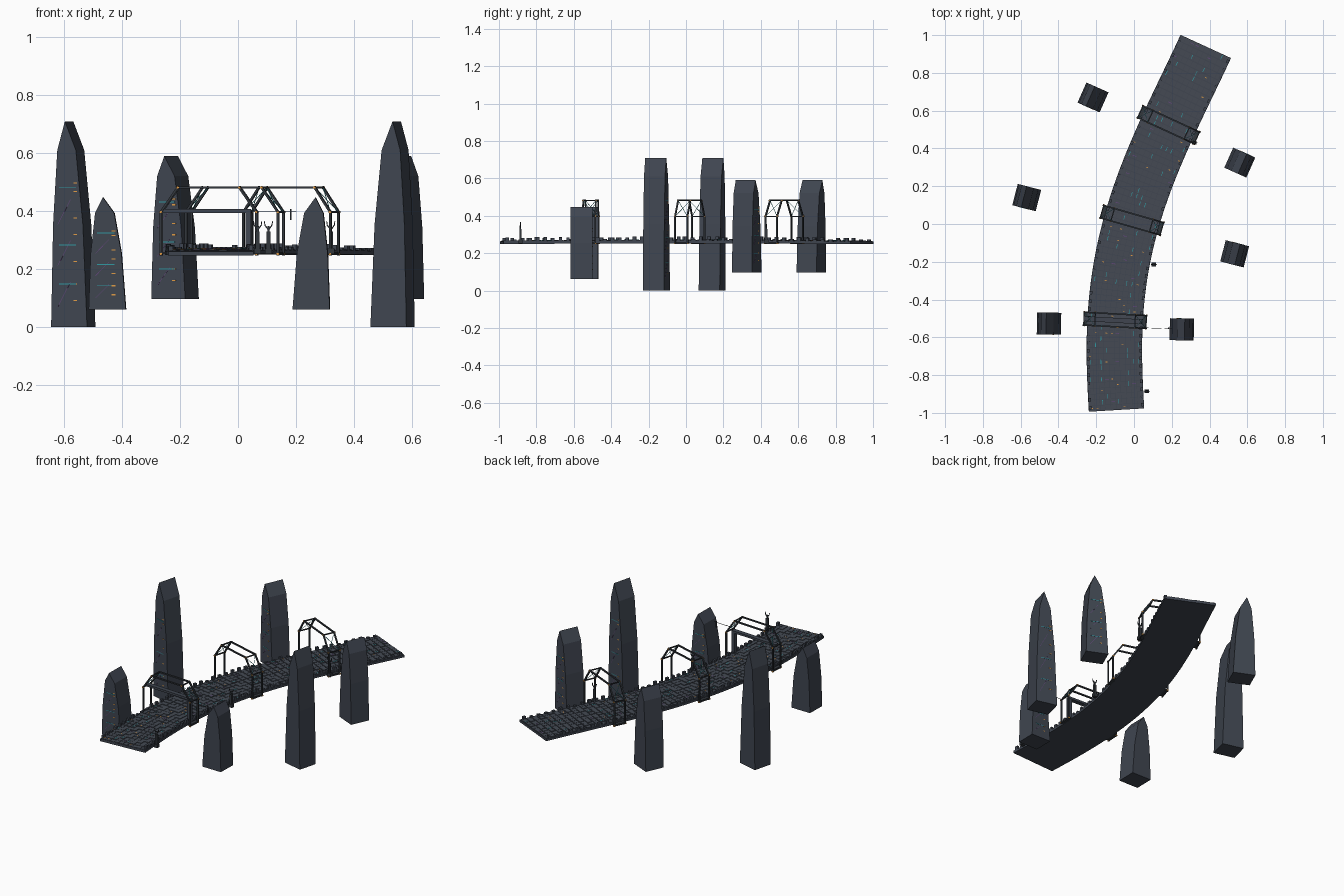
import bpy, bmesh, math, random
from mathutils import Matrix, Vector

if "Cube" in bpy.data.objects:
    bpy.data.objects.remove(bpy.data.objects["Cube"])

random.seed(4)
PTS = [(-0.985, -0.0925), (-0.51, -0.10), (0.02, -0.011), (0.525, 0.183), (0.94, 0.38)]
Y0, Y1, HALF = -0.985, 0.94, 0.147


def material(name, col):
    m = bpy.data.materials.new(name)
    m.diffuse_color = (*col, 1)
    m.use_nodes = True
    m.node_tree.nodes["Principled BSDF"].inputs["Base Color"].default_value = m.diffuse_color
    return m


STONE = material("slate", (0.050, 0.060, 0.080))
PAVE = material("paving", (0.058, 0.068, 0.088))
METAL = material("dark_metal", (0.032, 0.038, 0.046))
TEAL = material("teal_glow", (0.03, 0.32, 0.36))
AMBER = material("amber_glow", (0.75, 0.33, 0.06))
VIOLET = material("violet_glow", (0.14, 0.06, 0.22))


def finish(bm, name, mat):
    bmesh.ops.recalc_face_normals(bm, faces=bm.faces)
    me = bpy.data.meshes.new(name)
    bm.to_mesh(me)
    bm.free()
    me.materials.append(mat)
    ob = bpy.data.objects.new(name, me)
    bpy.context.collection.objects.link(ob)
    return ob


def box(bm, mat, c, s):
    bmesh.ops.create_cube(bm, size=1, matrix=mat @ Matrix.Translation(c) @ Matrix.Diagonal((*s, 1)))


def bar(bm, mat, a, b, w):
    a, b = Vector(a), Vector(b)
    d = b - a
    rot = d.to_track_quat('Z', 'Y').to_matrix().to_4x4()
    bmesh.ops.create_cube(bm, size=1, matrix=mat @ Matrix.Translation((a + b) / 2) @ rot
                          @ Matrix.Diagonal((w, w, d.length + w, 1)))


def path_x(y):
    total = 0
    for i, (yi, xi) in enumerate(PTS):
        for j, (yj, _) in enumerate(PTS):
            if i != j:
                xi *= (y - yj) / (yi - yj)
        total += xi
    return total


def frame(y):
    # local x runs across the bridge, local y along it
    slope = (path_x(y + 0.01) - path_x(y - 0.01)) / 0.02
    rise = 0.005 * (1 - (y / 0.98) ** 2)
    return Matrix.Translation((path_x(y), y, rise)) @ Matrix.Rotation(-math.atan(slope), 4, 'Z')


def station(i, n):
    return Y0 + (Y1 - Y0) * i / n


# curved deck slab
bm = bmesh.new()
N, prev = 48, None
for i in range(N + 1):
    F = frame(station(i, N))
    ring = [bm.verts.new(F @ Vector((x, 0, z))) for x, z in
            ((-HALF, 0.248), (HALF, 0.248), (HALF, 0.262), (-HALF, 0.262))]
    if prev:
        for k in range(4):
            bm.faces.new((prev[k], prev[k - 1], ring[k - 1], ring[k]))
    else:
        bm.faces.new(ring)
    prev = ring
bm.faces.new(prev)
finish(bm, "deck_slab", STONE)

# paving tiles with glowing inlays
tiles, glow = bmesh.new(), {TEAL: bmesh.new(), AMBER: bmesh.new(), VIOLET: bmesh.new()}
ROWS, COLS = 64, 10
for i in range(ROWS):
    F = frame(station(i + 0.5, ROWS))
    for c in range(COLS):
        x = (c + 0.5 - COLS / 2) * 0.0285
        h = random.uniform(0.002, 0.005)
        box(tiles, F, (x, 0, 0.262 + h / 2), (0.0265, 0.028, h))
        r = random.random()
        if r < 0.10:
            box(glow[TEAL], F, (x, 0, 0.2672), (0.003, 0.024, 0.001))
        elif r < 0.16:
            box(glow[AMBER], F, (x, 0, 0.2672), (0.010, 0.004, 0.001))
        elif r < 0.19:
            box(glow[VIOLET], F, (x, 0, 0.2672), (0.02, 0.003, 0.001))
finish(tiles, "paving_tiles", PAVE)
for m, g in glow.items():
    finish(g, "deck_inlay_" + m.name, m)

# kerb blocks along both edges
bm = bmesh.new()
for i in range(46):
    F = frame(station(i + 0.5, 46))
    for s in (-1, 1):
        h = random.choice((0.010, 0.018, 0.022))
        box(bm, F, (s * 0.139, 0, 0.262 + h / 2), (0.014, 0.018, h))
finish(bm, "kerb_blocks", STONE)

# paired arch frames with cross wires and lit joints
OUT = [(-0.165, 0.252), (-0.165, 0.397), (-0.106, 0.482), (0.106, 0.482), (0.165, 0.397), (0.165, 0.252)]
for n, y in enumerate((-0.51, 0.02, 0.525)):
    F = frame(y)
    F.translation.z = 0
    bm, joints, wires = bmesh.new(), bmesh.new(), bmesh.new()
    D = 0.034
    for k, (x, z) in enumerate(OUT):
        x2, z2 = OUT[(k + 1) % 6]
        for s in (-D, D):
            if k < 5:
                bar(bm, F, (x, s, z), (x2, s, z2), 0.008)
            box(joints, F, (x, s * 1.08, z), (0.009, 0.007, 0.007))
            if k in (1, 3):
                bar(wires, F, (x, s, z), (x2, -s, z2), 0.002)
        bar(bm, F, (x, -D, z), (x, D, z), 0.006)
    for s in (-1, 1):
        box(bm, F, (s * 0.155, 0, 0.256), (0.02, 0.075, 0.006))
    finish(bm, f"arch_frame_{n}", METAL)
    finish(joints, f"arch_joints_{n}", AMBER)
    finish(wires, f"arch_wires_{n}", TEAL)

# gate beam and post in the first arch
F = frame(-0.51)
bm = bmesh.new()
box(bm, F, (-0.01, 0, 0.397), (0.31, 0.026, 0.013))
box(bm, F, (0.136, 0, 0.325), (0.02, 0.022, 0.14))
finish(bm, "gate_beam", STONE)

# hanging plate on a thin arm beside the first arch
bm = bmesh.new()
bar(bm, Matrix(), (0.07, -0.55, 0.40), (0.20, -0.555, 0.40), 0.002)
box(bm, Matrix(), (0.182, -0.553, 0.388), (0.006, 0.008, 0.038))
finish(bm, "hanging_plate", METAL)

# forked lamp posts on the right edge
for n, (x, y) in enumerate(((0.068, -0.885), (0.105, -0.215), (0.32, 0.43))):
    M = Matrix.Translation((x, y, 0))
    bm = bmesh.new()
    box(bm, M, (0, 0, 0.262), (0.024, 0.02, 0.02))
    box(bm, M, (0, 0, 0.295), (0.014, 0.012, 0.07))
    bar(bm, M, (0, 0, 0.32), (0, 0, 0.345), 0.008)
    for s in (-1, 1):
        bar(bm, M, (0, 0, 0.335), (s * 0.012, 0, 0.352), 0.004)
        bar(bm, M, (s * 0.012, 0, 0.352), (s * 0.014, 0, 0.364), 0.003)
    finish(bm, f"lamp_post_{n}", METAL)

# six floating monoliths: wedge profile extruded in depth, right ones turned around
PROFILE = [(-0.064, 0), (0.064, 0), (0.049, 0.5), (0.024, 0.86), (-0.015, 1), (-0.042, 0.86), (-0.057, 0.5)]
TOWERS = [(-0.45, -0.527, 0.062, 0.448, -1), (-0.568, 0.14, 0, 0.71, -14.5), (-0.217, 0.67, 0.097, 0.59, -24),
          (0.253, -0.558, 0.062, 0.448, 179), (0.533, -0.158, 0, 0.71, 165.5), (0.56, 0.325, 0.097, 0.59, 156)]
for n, (x, y, z0, z1, rot) in enumerate(TOWERS):
    M = Matrix.Translation((x, y, z0)) @ Matrix.Rotation(math.radians(rot), 4, 'Z')
    h, D = z1 - z0, 0.058
    bm = bmesh.new()
    f = bm.faces.new([bm.verts.new(M @ Vector((px, -D, pz * h))) for px, pz in PROFILE])
    ext = bmesh.ops.extrude_face_region(bm, geom=[f])
    bmesh.ops.translate(bm, verts=[v for v in ext["geom"] if isinstance(v, bmesh.types.BMVert)],
                        vec=M.to_3x3() @ Vector((0, 2 * D, 0)))
    finish(bm, f"monolith_{n}", STONE)
    # small lit windows, teal bands and violet veins on the front face
    win, band, vein = bmesh.new(), bmesh.new(), bmesh.new()
    for t in (0.13, 0.21, 0.32, 0.45, 0.53, 0.66, 0.70):
        box(win, M, (0.022, -D, t * h), (0.013, 0.002, 0.004))
    for t in (0.21, 0.40, 0.68):
        box(band, M, (-0.005, -D, t * h), (0.06, 0.002, 0.003))
    for t in (0.1, 0.3, 0.5):
        bar(vein, M, (-0.04, -D, t * h), (0.005, -D, (t + 0.12) * h), 0.0015)
    finish(win, f"monolith_windows_{n}", AMBER)
    finish(band, f"monolith_bands_{n}", TEAL)
    finish(vein, f"monolith_veins_{n}", VIOLET)
